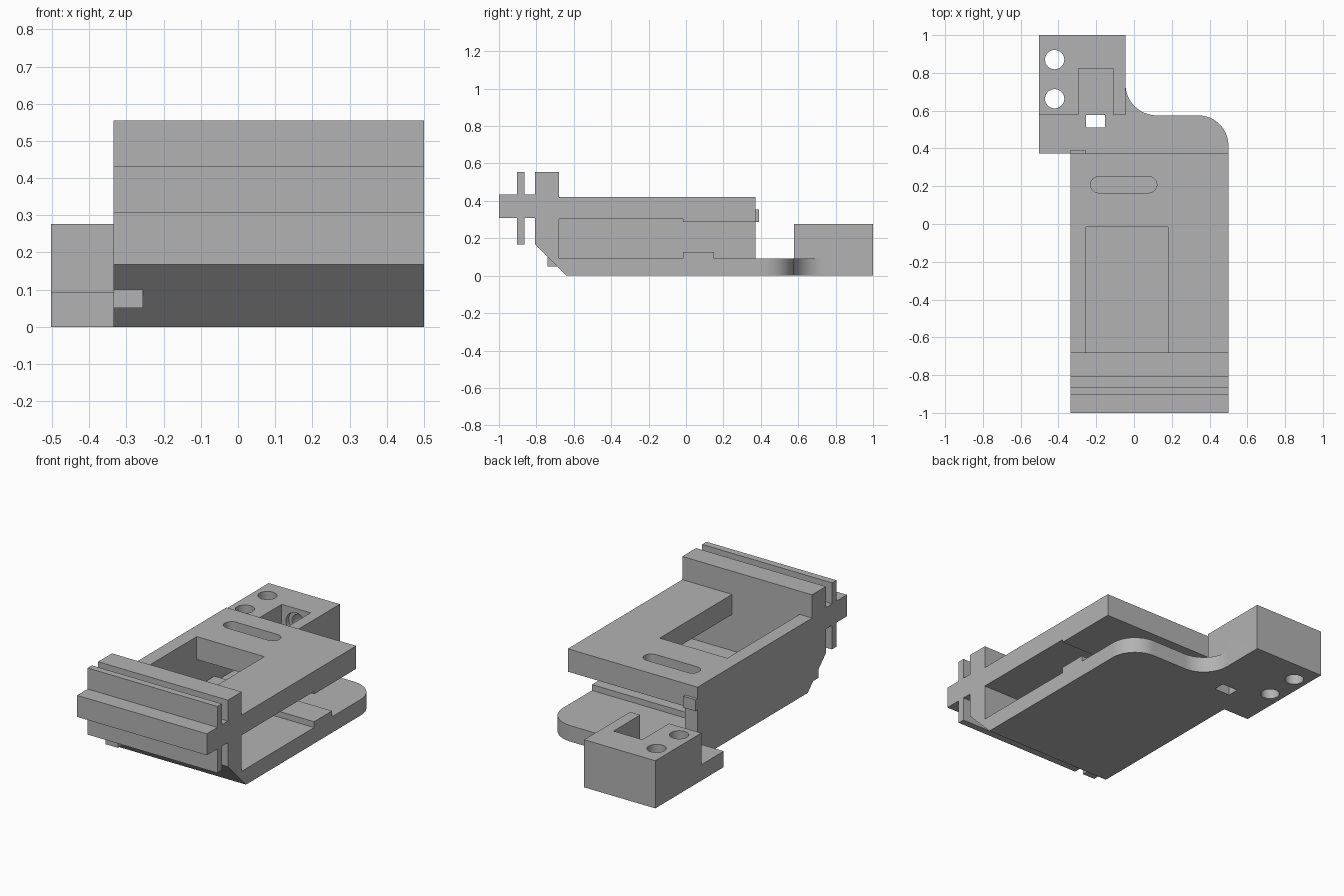
import bpy, bmesh, math
from mathutils import Vector

if "Cube" in bpy.data.objects:
    bpy.data.objects.remove(bpy.data.objects["Cube"])

grey = bpy.data.materials.new("plain grey")
grey.use_nodes = True
colour = (0.45, 0.45, 0.45, 1)
grey.diffuse_color = colour
grey.node_tree.nodes["Principled BSDF"].inputs["Base Color"].default_value = colour


def prism(name, points, axis, lo, hi):
    """Extrude a 2D outline along an axis: x takes (y, z), y takes (x, z), z takes (x, y)."""
    place = {"x": lambda a, b, t: (t, a, b), "y": lambda a, b, t: (a, t, b),
             "z": lambda a, b, t: (a, b, t)}[axis]
    bm = bmesh.new()
    face = bm.faces.new([bm.verts.new(place(a, b, lo)) for a, b in points])
    moved = bmesh.ops.extrude_face_region(bm, geom=[face])["geom"]
    bmesh.ops.translate(bm, vec=Vector(place(0, 0, hi - lo)),
                        verts=[v for v in moved if isinstance(v, bmesh.types.BMVert)])
    bmesh.ops.recalc_face_normals(bm, faces=bm.faces)
    mesh = bpy.data.meshes.new(name)
    bm.to_mesh(mesh)
    bm.free()
    mesh.materials.append(grey)
    obj = bpy.data.objects.new(name, mesh)
    bpy.context.collection.objects.link(obj)
    return obj


def box(name, x, y, z):
    return prism(name, [(x[0], y[0]), (x[1], y[0]), (x[1], y[1]), (x[0], y[1])], "z", *z)


def arc(cx, cy, r, start, end, steps=16):
    angles = [math.radians(start + (end - start) * i / steps) for i in range(steps + 1)]
    return [(cx + r * math.cos(a), cy + r * math.sin(a)) for a in angles]


def combine(target, tool, operation):
    mod = target.modifiers.new(operation, "BOOLEAN")
    mod.operation, mod.object, mod.solver = operation, tool, "EXACT"
    bpy.ops.object.select_all(action="DESELECT")
    bpy.context.view_layer.objects.active = target
    target.select_set(True)
    bpy.ops.object.modifier_apply(modifier=mod.name)
    bpy.data.objects.remove(tool)


LEFT, RIGHT, INNER, BACK = 0.5, -0.335, -0.255, 0.372
FLOOR, TOP, BLOCK = 0.093, 0.42, 0.277

# Frame: side profile with front rail, flange, chamfer and open channel
profile = [(-0.64, 0), (BACK, 0), (BACK, FLOOR), (0.15, FLOOR), (0.15, 0.127),
           (-0.015, 0.127), (-0.015, FLOOR), (-0.68, FLOOR), (-0.68, 0.303),
           (-0.015, 0.303), (-0.015, 0.287), (BACK, 0.287), (BACK, TOP),
           (-0.68, TOP), (-0.68, 0.555), (-0.807, 0.555), (-0.807, 0.433),
           (-0.863, 0.433), (-0.863, 0.555), (-0.903, 0.555), (-0.903, 0.433),
           (-1, 0.433), (-1, 0.308), (-0.903, 0.308), (-0.903, 0.168),
           (-0.863, 0.168), (-0.863, 0.308), (-0.807, 0.308), (-0.807, 0.168)]
frame = prism("frame", profile, "x", RIGHT, LEFT)

# Closed side wall of the channel
wall = box("side_wall", (RIGHT, INNER), (-0.74, BACK), (0.05, 0.36))
combine(frame, wall, "UNION")

# Window and finger slot through the top plate
combine(frame, box("window", (INNER, 0.18), (-0.68, -0.015), (0.2, 0.5)), "DIFFERENCE")
slot = arc(0.078, 0.208, 0.043, -90, 90) + arc(-0.187, 0.208, 0.043, 90, 270)
combine(frame, prism("slot", slot, "z", 0.2, 0.5), "DIFFERENCE")

# Rear mounting plate with one rounded and one filleted corner
outline = [(-0.503, BACK), (LEFT, BACK)]
outline += arc(0.34, 0.415, 0.16, 0, 90)
outline += arc(0.12, 0.74, 0.165, 270, 180)
outline += [(-0.045, 1), (-0.503, 1)]
mount = prism("mounting_plate", outline, "z", 0, FLOOR)

# Raised block with a notch open to the front
block = [(-0.503, 0.578), (-0.295, 0.578), (-0.295, 0.823), (-0.11, 0.823),
         (-0.11, 0.578), (-0.045, 0.578), (-0.045, 1), (-0.503, 1)]
combine(mount, prism("block", block, "z", FLOOR, BLOCK), "UNION")

# Bolt holes, square opening and stepped blind bore
for y in (0.87, 0.663):
    combine(mount, prism("bolt_hole", arc(-0.42, y, 0.051, 0, 348.75, 31), "z", -0.1, 0.4),
            "DIFFERENCE")
combine(mount, box("opening", (-0.255, -0.153), (0.51, 0.578), (-0.1, 0.2)), "DIFFERENCE")
for r, depth in ((0.065, 0.85), (0.045, 0.93)):
    combine(mount, prism("bore", arc(-0.203, 0.187, r, 0, 348.75, 31), "y", 0.8, depth),
            "DIFFERENCE")

# Small catch on the back edge of the wall
catch = box("wall_catch", (RIGHT, INNER), (BACK, 0.39), (0.287, 0.353))

for obj in (frame, mount, catch):
    bpy.ops.object.select_all(action="DESELECT")
    bpy.context.view_layer.objects.active = obj
    obj.select_set(True)
    bpy.ops.object.shade_smooth_by_angle(angle=math.radians(30))
